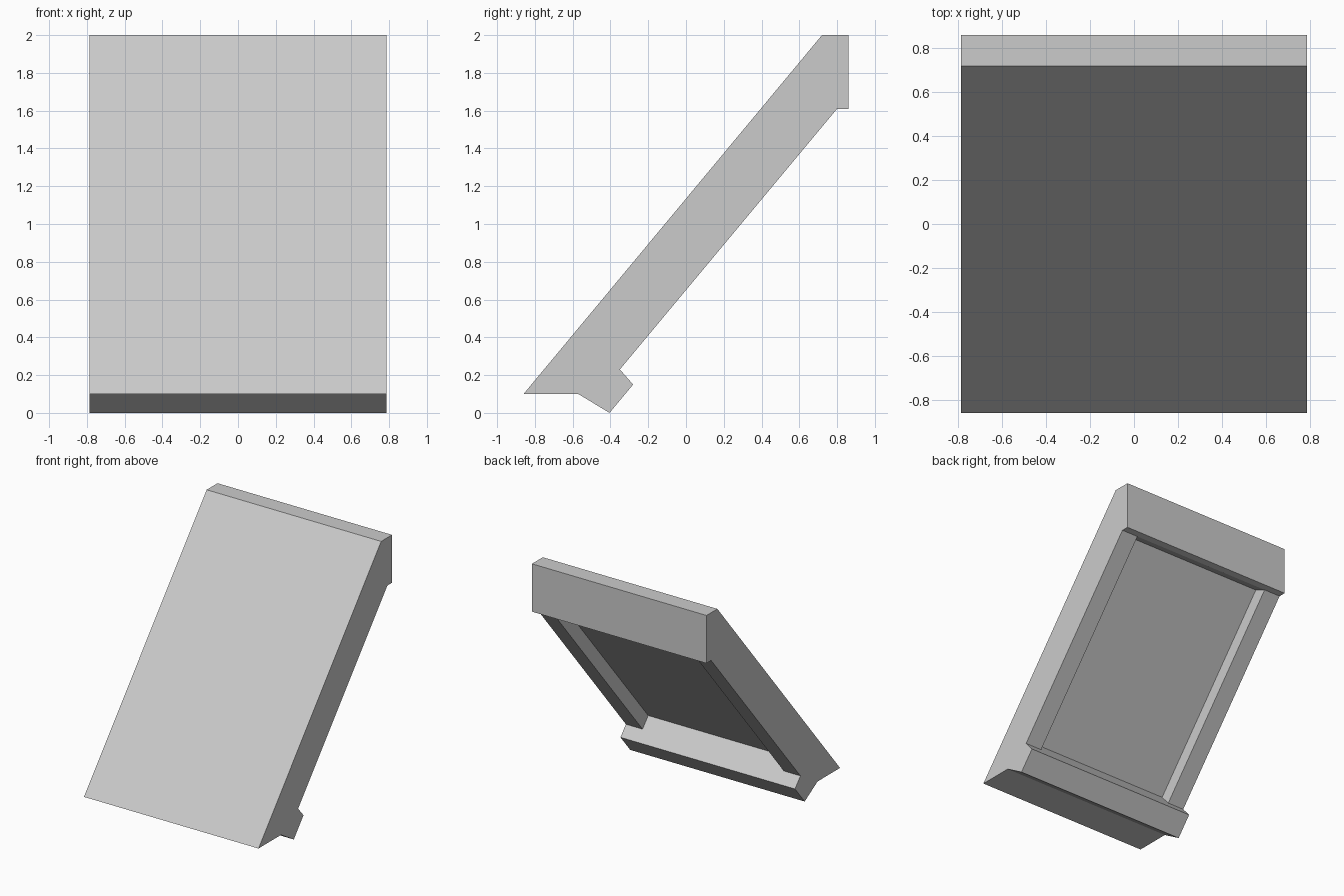
import bpy
import bmesh

cube = bpy.data.objects.get("Cube")
if cube:
    bpy.data.objects.remove(cube, do_unlink=True)

HALF = 0.787          # half width of the panel
INNER = HALF - 0.15   # half width of the rear recess

# Side profile (y, z), starting at the front lower edge
nose, top_front = (-0.86, 0.10), (0.72, 2.0)
block = [(0.86, 2.0), (0.86, 1.61)]
rail_top, rail_foot = (0.80, 1.61), (-0.35, 0.23)
lip = [(-0.28, 0.15), (-0.405, 0.0), (-0.57, 0.10)]
# Floor of the recess between the rails
pocket = [(0.695, 1.655), (-0.423, 0.313)]

solid_profile = [nose, top_front, *block, rail_top, rail_foot, *lip]
recess_profile = [nose, top_front, *block, rail_top, *pocket, rail_foot, *lip]

bm = bmesh.new()


def add_face(points):
    bm.faces.new([bm.verts.new(p) for p in points])


def add_cap(profile, x):
    add_face([(x, y, z) for y, z in profile])


def add_strips(profile, x0, x1):
    for a, b in zip(profile, profile[1:] + profile[:1]):
        add_face([(x0, *a), (x1, *a), (x1, *b), (x0, *b)])


# Two side rails, their outer caps and the inner walls of the recess
for side in (-1, 1):
    add_strips(solid_profile, side * INNER, side * HALF)
    add_cap(solid_profile, side * HALF)
    add_cap([rail_top, *pocket, rail_foot], side * INNER)

# Middle section with the recess
add_strips(recess_profile, -INNER, INNER)

# Weld the sections into one clean shell
bmesh.ops.remove_doubles(bm, verts=bm.verts[:], dist=0.0005)
bmesh.ops.recalc_face_normals(bm, faces=bm.faces[:])
bmesh.ops.dissolve_limit(bm, angle_limit=0.002, verts=bm.verts[:], edges=bm.edges[:])

mesh = bpy.data.meshes.new("slanted_panel")
bm.to_mesh(mesh)
bm.free()
panel = bpy.data.objects.new("slanted_panel", mesh)
bpy.context.collection.objects.link(panel)

# Plain grey material
grey = bpy.data.materials.new("light_grey")
grey.use_nodes = True
colour = (0.6, 0.6, 0.6, 1.0)
grey.diffuse_color = colour
grey.node_tree.nodes["Principled BSDF"].inputs["Base Color"].default_value = colour
mesh.materials.append(grey)
